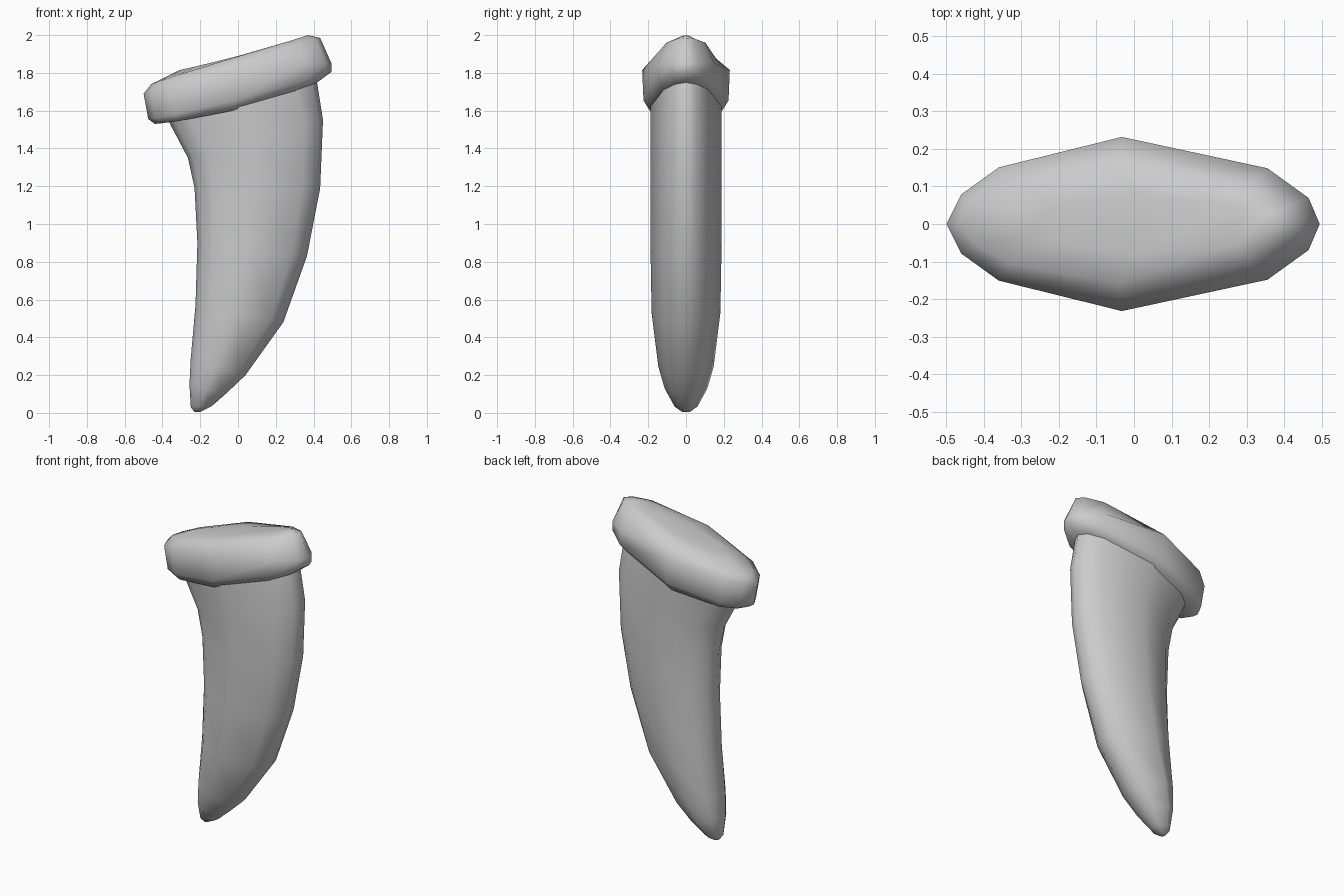
import bpy, bmesh

if "Cube" in bpy.data.objects:
    bpy.data.objects.remove(bpy.data.objects["Cube"])

# Lens-shaped cross-section: position along the width, share of half depth
HALF = [(0.04, 0.34), (0.14, 0.65), (0.47, 1.0), (0.86, 0.64), (0.97, 0.30)]
SECTION = ([(0, 0)] + [(u, -v) for u, v in HALF] + [(1, 0)]
           + [(u, v) for u, v in reversed(HALF)])
N = len(SECTION)


def loft(name, rings, angle):
    """Each ring: left x, z; right x, z; half depth; sag of the middle."""
    bm = bmesh.new()
    loops = []
    for xl, zl, xr, zr, d, sag in rings:
        loops.append([bm.verts.new((xl + (xr - xl) * u, d * v,
                                    zl + (zr - zl) * u + 4 * sag * u * (1 - u)))
                      for u, v in SECTION])
    for a, b in zip(loops, loops[1:]):
        for i in range(N):
            j = (i + 1) % N
            bm.faces.new((a[i], a[j], b[j], b[i]))
    # close both ends with strips across the width
    for r in (loops[0], loops[-1]):
        bm.faces.new((r[0], r[1], r[-1]))
        for i in range(1, N // 2 - 1):
            bm.faces.new((r[i], r[i + 1], r[N - i - 1], r[N - i]))
        bm.faces.new((r[N // 2 - 1], r[N // 2], r[N // 2 + 1]))
    bmesh.ops.recalc_face_normals(bm, faces=bm.faces)
    mesh = bpy.data.meshes.new(name)
    bm.to_mesh(mesh)
    bm.free()
    ob = bpy.data.objects.new(name, mesh)
    bpy.context.collection.objects.link(ob)
    bpy.ops.object.select_all(action='DESELECT')
    ob.select_set(True)
    bpy.context.view_layer.objects.active = ob
    bpy.ops.object.shade_smooth_by_angle(angle=angle)
    return ob


# Curved tooth, from inside the cap down to the tip
loft("tooth", [
    (-0.39, 1.60, 0.405, 1.81, 0.188, 0),
    (-0.355, 1.52, 0.42, 1.74, 0.188, 0),
    (-0.265, 1.35, 0.45, 1.55, 0.188, 0),
    (-0.23, 1.19, 0.435, 1.19, 0.188, 0),
    (-0.215, 0.90, 0.365, 0.83, 0.188, 0),
    (-0.225, 0.57, 0.24, 0.48, 0.182, 0),
    (-0.25, 0.29, 0.04, 0.20, 0.147, 0),
    (-0.257, 0.15, -0.06, 0.105, 0.113, 0),
    (-0.25, 0.03, -0.14, 0.035, 0.06, 0),
    (-0.23, 0.005, -0.20, 0.005, 0.02, 0),
], 1.0)

# Tilted cap with rounded edges
loft("cap", [
    (-0.44, 1.53, 0.42, 1.75, 0.19, -0.035),
    (-0.475, 1.555, 0.495, 1.805, 0.225, -0.02),
    (-0.50, 1.69, 0.495, 1.85, 0.232, 0.05),
    (-0.46, 1.74, 0.435, 1.985, 0.16, 0.02),
    (-0.31, 1.815, 0.37, 2.0, 0.08, -0.01),
], 1.0)
